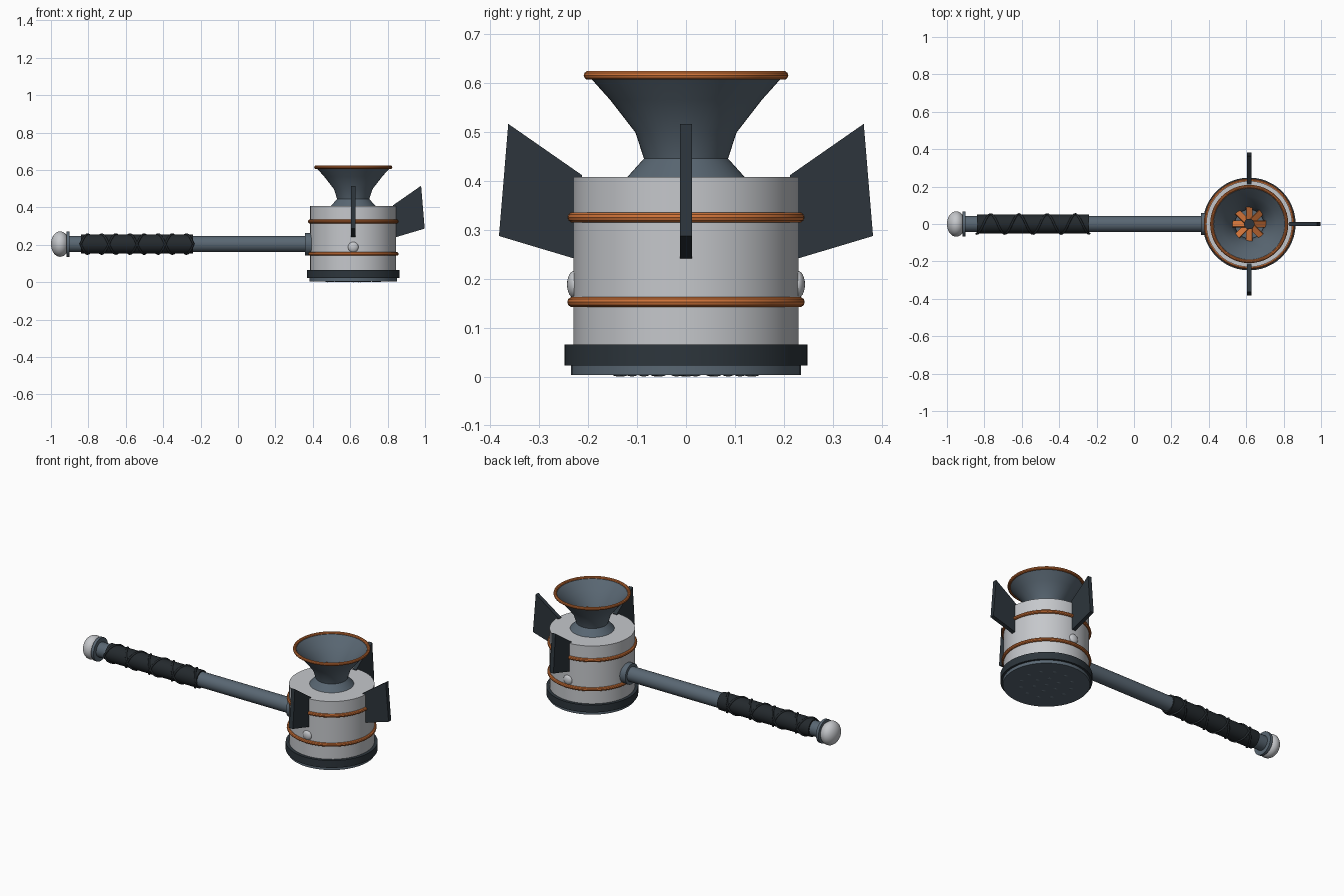
import bpy, bmesh, math
from mathutils import Matrix, Vector

if "Cube" in bpy.data.objects:
    bpy.data.objects.remove(bpy.data.objects["Cube"])

CX, HZ = 0.616, 0.204          # head centre in x, handle height


def mat(name, c):
    m = bpy.data.materials.new(name)
    m.diffuse_color = (*c, 1)
    m.use_nodes = True
    m.node_tree.nodes["Principled BSDF"].inputs["Base Color"].default_value = m.diffuse_color
    return m


STEEL = mat("blue_steel", (0.10, 0.135, 0.17))
SILVER = mat("light_metal", (0.56, 0.575, 0.60))
DARK = mat("dark_metal", (0.026, 0.036, 0.045))
GRIP = mat("black_grip", (0.017, 0.022, 0.026))
COPPER = mat("copper", (0.62, 0.17, 0.04))


def finish(name, bm, m, smooth=True):
    bmesh.ops.recalc_face_normals(bm, faces=bm.faces)
    me = bpy.data.meshes.new(name)
    bm.to_mesh(me)
    bm.free()
    me.materials.append(m)
    ob = bpy.data.objects.new(name, me)
    bpy.context.collection.objects.link(ob)
    if smooth:
        bpy.ops.object.select_all(action='DESELECT')
        ob.select_set(True)
        bpy.context.view_layer.objects.active = ob
        bpy.ops.object.shade_smooth_by_angle(angle=math.radians(35))
    return ob


HEAD = Matrix.Translation((CX, 0, 0))
SHAFT = Matrix.Translation((0, 0, HZ)) @ Matrix.Rotation(math.pi / 2, 4, 'Y')


def lathe(name, prof, m, M=HEAD, n=48, closed=False):
    """Revolve (radius, height) points about the local z axis."""
    bm = bmesh.new()
    rings = []
    for r, h in prof:
        if r < 1e-6:
            rings.append([bm.verts.new(M @ Vector((0, 0, h)))] * n)
        else:
            rings.append([bm.verts.new(M @ Vector((r * math.cos(i * math.tau / n),
                          r * math.sin(i * math.tau / n), h))) for i in range(n)])
    if closed:
        rings.append(rings[0])
    for a, b in zip(rings, rings[1:]):
        for i in range(n):
            j = (i + 1) % n
            vs = list(dict.fromkeys((a[i], a[j], b[j], b[i])))
            if len(vs) > 2:
                bm.faces.new(vs)
    return finish(name, bm, m)


def disc(name, r, h0, h1, m, M=HEAD, n=48):
    return lathe(name, [(0, h0), (r, h0), (r, h1), (0, h1)], m, M, n)


def ring(name, R, r, h, m, M=HEAD):
    return lathe(name, [(R + r * math.cos(a * math.tau / 10), h + r * math.sin(a * math.tau / 10))
                        for a in range(10)], m, M, closed=True)


# head: striking plate, dark band, drum, copper hoops
disc("striking_plate", 0.235, 0.003, 0.03, STEEL)
disc("lower_band", 0.248, 0.022, 0.065, DARK)
disc("head_drum", 0.23, 0.03, 0.408, SILVER)
ring("lower_hoop", 0.232, 0.0105, 0.152, COPPER)
ring("upper_hoop", 0.232, 0.0105, 0.325, COPPER)

# small studs on the striking face
bm = bmesh.new()
for count, rad in ((1, 0), (6, 0.068), (12, 0.14)):
    for i in range(count):
        a = i * math.tau / count + rad
        M = Matrix.Translation((CX + rad * math.cos(a), rad * math.sin(a), 0.006)) @ \
            Matrix.Diagonal((0.013, 0.013, 0.006, 1))
        bmesh.ops.create_uvsphere(bm, u_segments=10, v_segments=6, radius=1, matrix=M)
finish("face_studs", bm, STEEL)

# flared exhaust nozzle with inner wall
lathe("nozzle", [(0, 0.405), (0.122, 0.405), (0.086, 0.445), (0.103, 0.498), (0.155, 0.565),
                 (0.198, 0.613), (0.19, 0.613), (0.146, 0.568), (0.094, 0.5),
                 (0.077, 0.447), (0.08, 0.43), (0, 0.43)], STEEL)
ring("nozzle_rim", 0.2, 0.009, 0.615, COPPER)

# turbine inside the nozzle
bm = bmesh.new()
for i in range(8):
    M = HEAD @ Matrix.Translation((0, 0, 0.485)) @ Matrix.Rotation(i * math.tau / 8, 4, 'Z') @ \
        Matrix.Translation((0.055, 0, 0)) @ Matrix.Rotation(0.5, 4, 'X') @ \
        Matrix.Diagonal((0.07, 0.036, 0.008, 1))
    bmesh.ops.create_cube(bm, size=1, matrix=M)
finish("turbine_blades", bm, COPPER, False)
disc("turbine_hub", 0.028, 0.43, 0.505, DARK, n=24)

# three stabilising fins
for k, ang in enumerate((0, math.pi / 2, -math.pi / 2)):
    bm = bmesh.new()
    M = HEAD @ Matrix.Rotation(ang, 4, 'Z')
    pts = [(0.212, 0.411), (0.363, 0.516), (0.382, 0.287), (0.225, 0.24), (0.212, 0.24)]
    vs = [bm.verts.new(M @ Vector((r, -0.012, z))) for r, z in pts]
    f = bm.faces.new(vs)
    ext = bmesh.ops.extrude_face_region(bm, geom=[f])["geom"]
    bmesh.ops.translate(bm, vec=M.to_3x3() @ Vector((0, 0.024, 0)),
                        verts=[v for v in ext if isinstance(v, bmesh.types.BMVert)])
    finish(f"fin_{k + 1}", bm, DARK, False)

# side rivets
for s in (-1, 1):
    bm = bmesh.new()
    bmesh.ops.create_uvsphere(bm, u_segments=24, v_segments=12, radius=1,
                              matrix=Matrix.Translation((CX, s * 0.228, 0.188)) @
                              Matrix.Diagonal((0.028, 0.015, 0.028, 1)))
    finish("rivet_front" if s < 0 else "rivet_back", bm, SILVER)

# handle, socket and grip
disc("handle_shaft", 0.043, -0.92, 0.42, STEEL, SHAFT, 32)
disc("handle_socket", 0.06, 0.357, 0.42, STEEL, SHAFT, 32)
disc("grip_sleeve", 0.051, -0.84, -0.24, GRIP, SHAFT, 32)

# criss-cross cord around the grip: two opposite helices
for name, hand in (("grip_cord_a", 1), ("grip_cord_b", -1)):
    cu = bpy.data.curves.new(name, 'CURVE')
    cu.dimensions = '3D'
    cu.bevel_depth = 0.006
    cu.bevel_resolution = 1
    sp = cu.splines.new('POLY')
    N = 112
    sp.points.add(N)
    for i in range(N + 1):
        a = hand * i / N * 4 * math.tau
        sp.points[i].co = (-0.842 + 0.604 * i / N, -0.052 * math.cos(a),
                           HZ + 0.052 * math.sin(a), 1)
    cu.use_fill_caps = True
    cu.materials.append(GRIP)
    ob = bpy.data.objects.new(name, cu)
    bpy.context.collection.objects.link(ob)

# pommel and its collar
lathe("pommel_collar", [(0, -0.918), (0.068, -0.918), (0.068, -0.902), (0, -0.902)], STEEL, SHAFT, 32)
bm = bmesh.new()
bmesh.ops.create_uvsphere(bm, u_segments=32, v_segments=16, radius=1,
                          matrix=Matrix.Translation((-0.951, 0, HZ)) @ Matrix.Diagonal((0.049, 0.068, 0.068, 1)))
finish("pommel", bm, SILVER)
